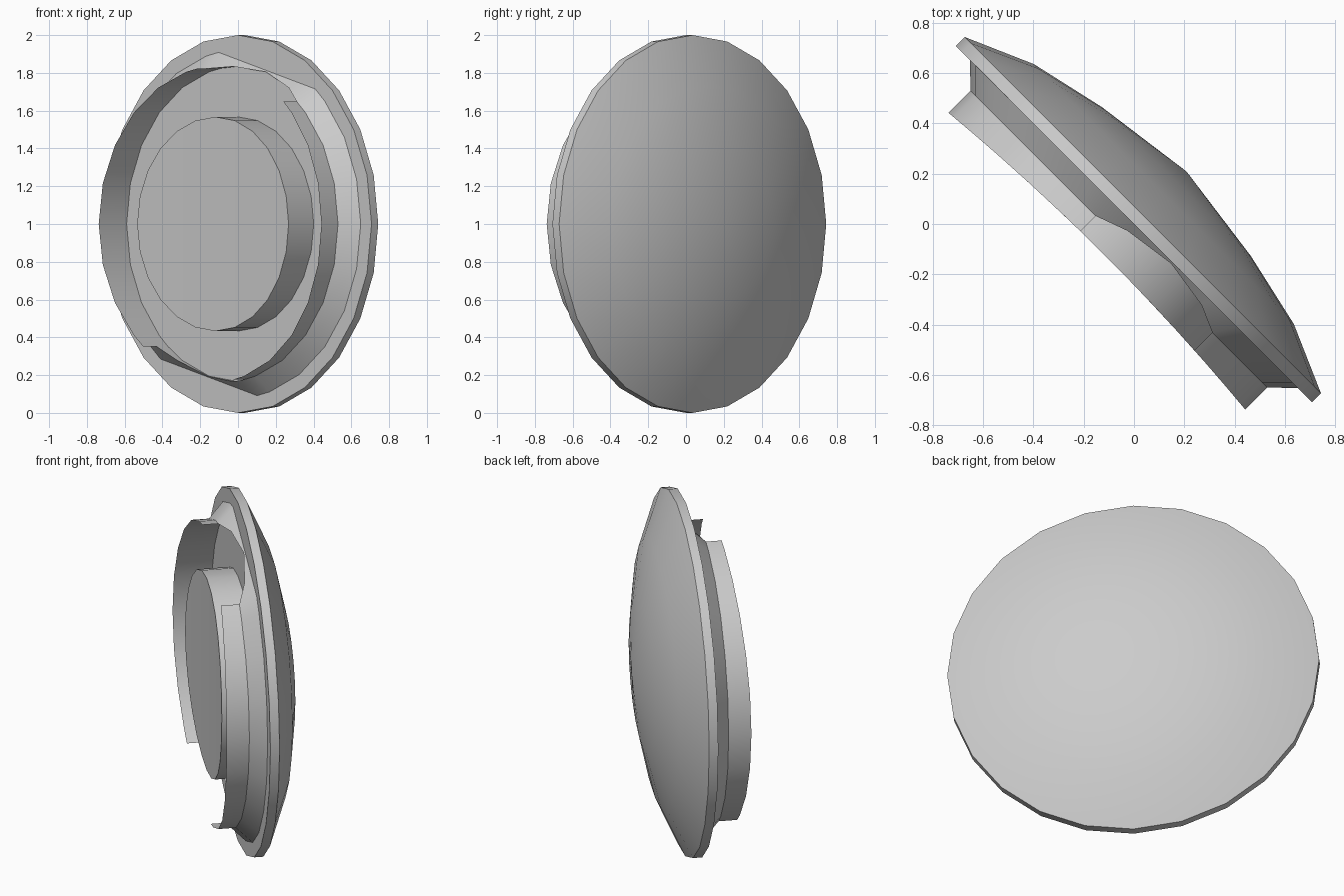
import bpy, bmesh, math
from mathutils import Vector

if "Cube" in bpy.data.objects:
    bpy.data.objects.remove(bpy.data.objects["Cube"])

grey = bpy.data.materials.new("plain grey")
grey.use_nodes = True
grey.diffuse_color = (0.6, 0.6, 0.6, 1)
grey.node_tree.nodes["Principled BSDF"].inputs["Base Color"].default_value = (0.6, 0.6, 0.6, 1)

SIDES = 24
STEP = 360 / SIDES
WALL_R, FOOT_R, SLOPE_H = 0.834, 0.92, 0.085
GAP_MID, GAP_HALF = 15, 24      # two opposite gaps in the raised ring


def place(r, deg, w):
    """Disc coordinates (radius, angle from the top, height off the face) to world."""
    a = math.radians(deg)
    u, s = r * math.sin(a), math.sqrt(0.5)
    return Vector(((u - w) * s, -(u + w) * s, 1 + r * math.cos(a)))


def front_height(r, deg):
    """Concave front, curved across the width only."""
    return 0.17 + 0.056 * (r * math.sin(math.radians(deg))) ** 2


def add_ring(bm, points):
    return [bm.verts.new(place(*p)) for p in points]


def bridge(bm, a, b, keep=lambda i: True):
    n = len(a)
    for i in range(n):
        if keep(i):
            j = (i + 1) % n
            bm.faces.new((a[i], a[j], b[j], b[i]))


def finish(bm, name):
    bmesh.ops.recalc_face_normals(bm, faces=bm.faces)
    mesh = bpy.data.meshes.new(name)
    bm.to_mesh(mesh)
    bm.free()
    obj = bpy.data.objects.new(name, mesh)
    bpy.context.collection.objects.link(obj)
    mesh.materials.append(grey)
    bpy.ops.object.select_all(action="DESELECT")
    obj.select_set(True)
    bpy.context.view_layer.objects.active = obj
    bpy.ops.object.shade_smooth_by_angle(angle=math.radians(30))


angles = [i * STEP for i in range(SIDES)]

# Domed disc: flat front, narrow rim, shallow dome behind
bm = bmesh.new()
rings = [add_ring(bm, [(r, d, w) for d in angles])
         for r, w in ((1, 0), (1, -0.05), (0.73, -0.168), (0.42, -0.238))]
bm.faces.new(rings[0])
for a, b in zip(rings, rings[1:]):
    bridge(bm, a, b)
tip = bm.verts.new(place(0, 0, -0.295))
for i in range(SIDES):
    bm.faces.new((rings[-1][i], rings[-1][(i + 1) % SIDES], tip))
finish(bm, "domed_disc")

# Central boss with a concave front made of strips
bm = bmesh.new()
base = add_ring(bm, [(0.567, d, 0) for d in angles])
front = add_ring(bm, [(0.567, d, front_height(0.567, d)) for d in angles])
bridge(bm, base, front)
half = SIDES // 2
quarter = SIDES // 4
for side in (1, -1):
    for i in range(quarter):
        corners = [side * i, side * (i + 1), half - side * (i + 1), half - side * i]
        loop = list(dict.fromkeys(front[c % SIDES] for c in corners))
        bm.faces.new(loop)
finish(bm, "central_boss")

# Raised ring: sloped foot all round, thin wall broken by two gaps
gap_ends = [(GAP_MID + s * GAP_HALF + t) % 360 for s in (-1, 1) for t in (0, 180)]
ring_angles = sorted(angles + gap_ends)


def gap_offset(deg):
    return (deg - GAP_MID + 90) % 180 - 90


def foot(deg):
    """Outer radius and slope height; inside a gap the foot is one flat facet."""
    off = gap_offset(deg)
    if abs(off) >= GAP_HALF - 0.01:
        return FOOT_R, SLOPE_H
    chord = FOOT_R * math.cos(math.radians(GAP_HALF))
    fall = chord - WALL_R * math.cos(math.radians(off))
    end = chord - WALL_R * math.cos(math.radians(GAP_HALF))
    return chord / math.cos(math.radians(off)), SLOPE_H * fall / end


def has_wall(i):
    a, b = ring_angles[i], ring_angles[(i + 1) % len(ring_angles)]
    mid = a + ((b - a) % 360) / 2
    return abs(gap_offset(mid)) > GAP_HALF


bm = bmesh.new()
outer = add_ring(bm, [(foot(d)[0], d, 0.001) for d in ring_angles])
ledge = add_ring(bm, [(WALL_R, d, foot(d)[1]) for d in ring_angles])
inner = add_ring(bm, [(WALL_R, d, 0) for d in ring_angles])
crest = add_ring(bm, [(WALL_R, d, front_height(WALL_R, d)) for d in ring_angles])
bridge(bm, outer, ledge)
bridge(bm, ledge, inner)
bridge(bm, ledge, crest, has_wall)
bmesh.ops.delete(bm, geom=[v for v in bm.verts if not v.link_faces], context="VERTS")
finish(bm, "raised_ring")
